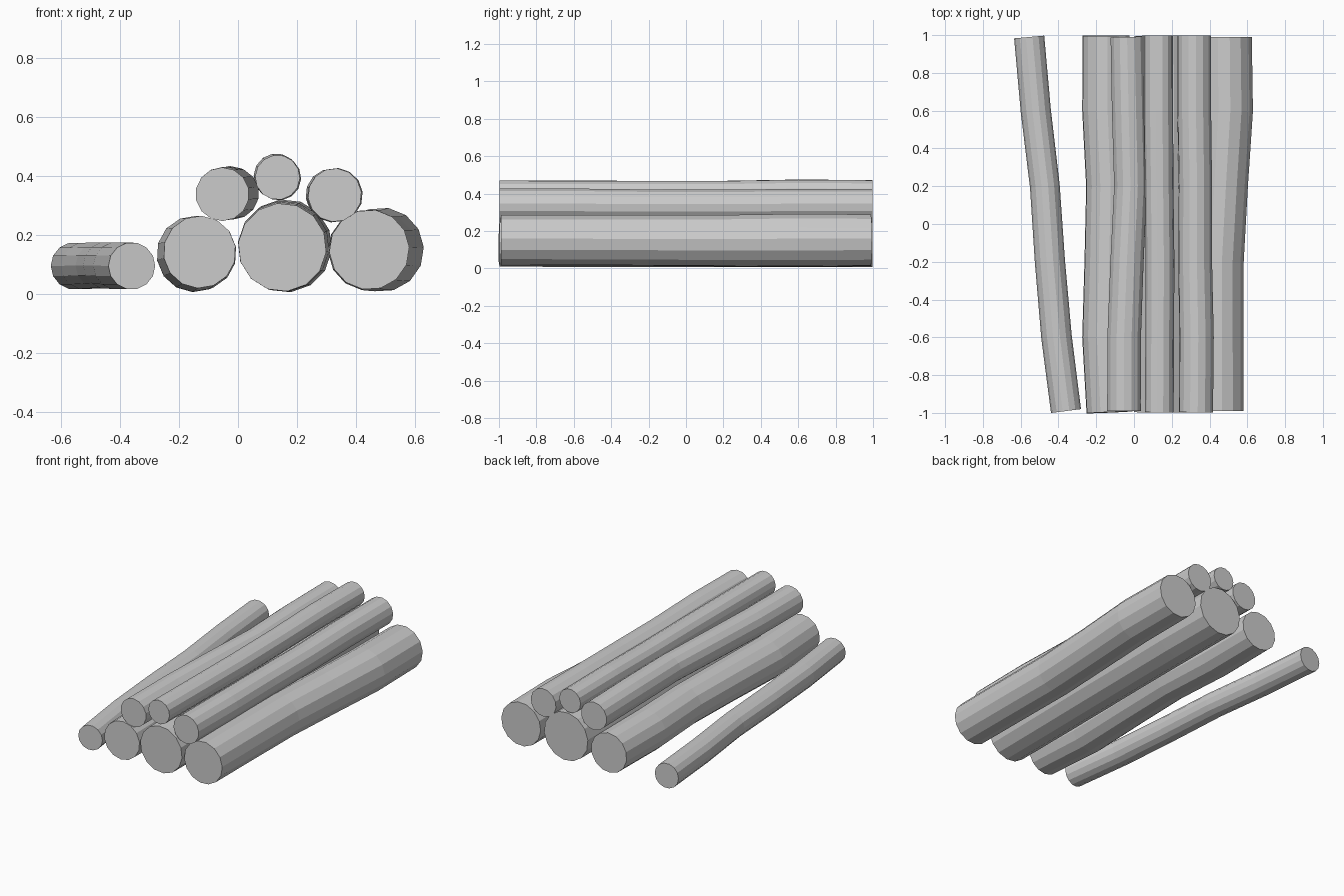
import bpy, bmesh, math
from mathutils import Vector

SIDES = 14
STATIONS = (-1.0, -0.6, -0.2, 0.2, 0.6, 1.0)

# name, half length, centre x at each station, centre z, radius at each station
LOGS = [
    ("stray_log", 0.99, (-.36, -.41, -.445, -.472, -.52, -.555),
     (.095, .096, .097, .097, .095, .095), (.08, .081, .08, .079, .08, .08)),
    ("bottom_left_log", 0.997, (-.13, -.147, -.138, -.130, -.147, -.148),
     (.142, .136, .138, .138, .135, .137), (.123, .129, .126, .125, .129, .127)),
    ("bottom_middle_log", 0.997, (.15, .152, .155, .158, .161, .158),
     (.158, .160, .162, .162, .163, .161), (.15, .153, .155, .155, .158, .156)),
    ("bottom_right_log", 0.99, (.445, .444, .443, .464, .487, .484),
     (.15, .15, .149, .148, .150, .15), (.136, .137, .138, .139, .143, .140)),
    ("upper_left_log", 0.99, (-.053, -.052, -.037, -.018, -.028, -.036),
     (.338, .339, .341, .341, .343, .341), (.091, .091, .09, .089, .091, .09)),
    ("top_log", 0.997, (.134, .136, .138, .134, .130, .130),
     (.395, .394, .393, .394, .399, .397), (.076, .076, .076, .075, .077, .076)),
    ("upper_right_log", 0.997, (.328, .331, .324, .325, .319, .319),
     (.335, .335, .332, .332, .335, .335), (.091, .092, .09, .089, .09, .09)),
]


def make_log(name, half, xs, zs, rs, spin):
    pts = [Vector((x, max(-half, min(half, y)), z)) for x, y, z in zip(xs, STATIONS, zs)]
    bm = bmesh.new()
    rings = []
    for i, (p, r) in enumerate(zip(pts, rs)):
        # ring square to the local direction of the bent trunk
        t = (pts[min(i + 1, len(pts) - 1)] - pts[max(i - 1, 0)]).normalized()
        side = t.cross(Vector((0, 0, 1))).normalized()
        up = side.cross(t)
        ring = []
        for k in range(SIDES):
            a = 2 * math.pi * k / SIDES + spin
            ring.append(bm.verts.new(p + r * (math.cos(a) * side + math.sin(a) * up)))
        rings.append(ring)
    # bark
    for a, b in zip(rings, rings[1:]):
        for k in range(SIDES):
            n = (k + 1) % SIDES
            bm.faces.new((a[k], a[n], b[n], b[k]))
    # sawn ends
    for ring, p in ((rings[0], pts[0]), (rings[-1], pts[-1])):
        c = bm.verts.new(p)
        for k in range(SIDES):
            bm.faces.new((c, ring[k], ring[(k + 1) % SIDES]))
    bmesh.ops.recalc_face_normals(bm, faces=bm.faces)
    me = bpy.data.meshes.new(name)
    bm.to_mesh(me)
    bm.free()
    bpy.context.collection.objects.link(bpy.data.objects.new(name, me))


for i, log in enumerate(LOGS):
    make_log(*log, spin=0.17 * i)
